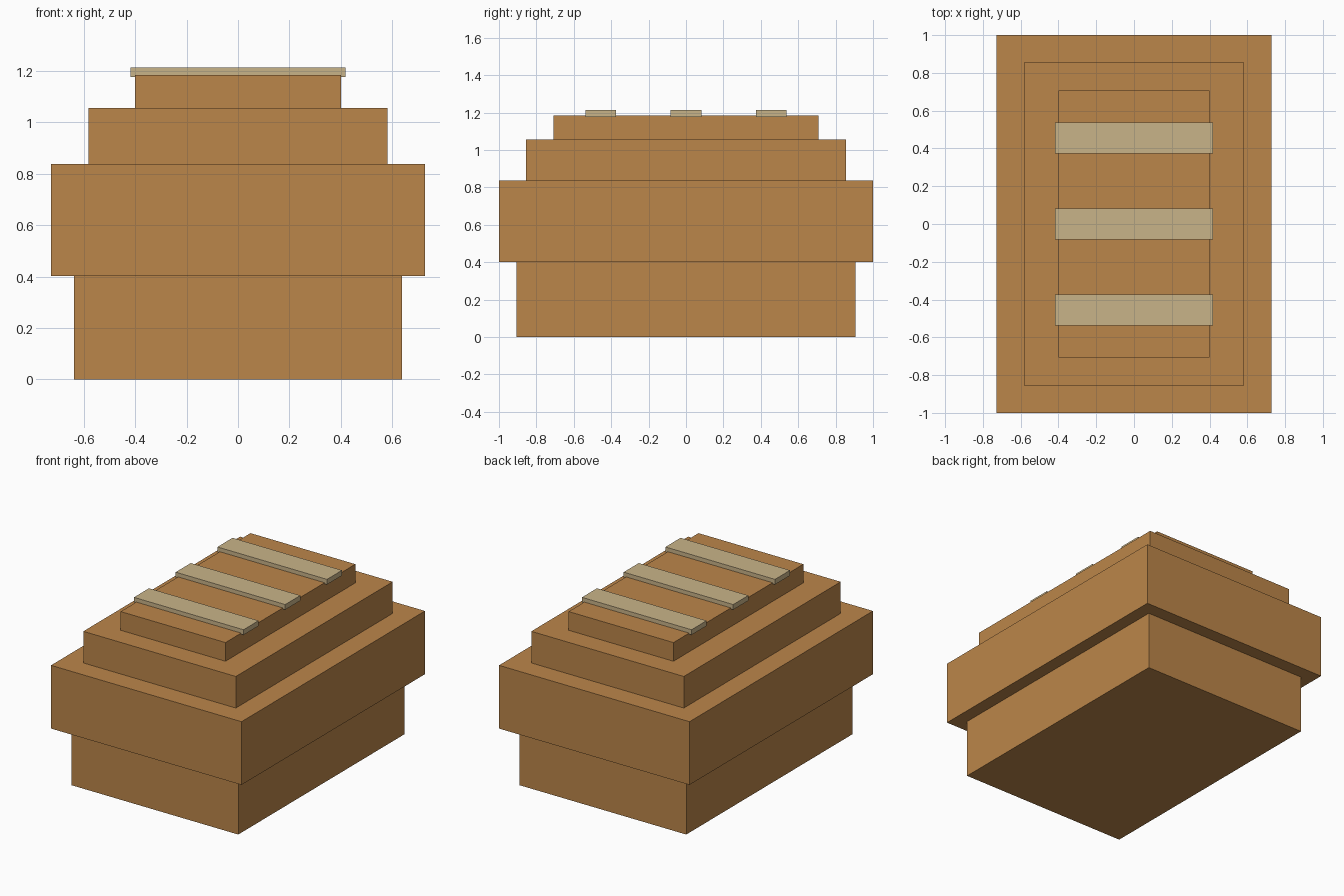
import bpy
import bmesh

if "Cube" in bpy.data.objects:
    bpy.data.objects.remove(bpy.data.objects["Cube"])


def material(name, rgb):
    m = bpy.data.materials.new(name)
    m.diffuse_color = (*rgb, 1.0)
    m.use_nodes = True
    m.node_tree.nodes["Principled BSDF"].inputs["Base Color"].default_value = m.diffuse_color
    return m


wood = material("warm_brown", (0.50, 0.238, 0.068))
pale = material("pale_tan", (0.584, 0.456, 0.25))


def box(name, half_x, half_y, z0, z1, mat, y=0.0):
    """Flat-shaded box, centred on x, spanning z0 to z1."""
    bm = bmesh.new()
    bmesh.ops.create_cube(bm, size=1.0)
    for v in bm.verts:
        v.co.x *= 2 * half_x
        v.co.y = v.co.y * 2 * half_y + y
        v.co.z = z0 if v.co.z < 0 else z1
    mesh = bpy.data.meshes.new(name)
    bm.to_mesh(mesh)
    bm.free()
    mesh.materials.append(mat)
    obj = bpy.data.objects.new(name, mesh)
    bpy.context.collection.objects.link(obj)
    return obj


# Stacked tiers, bottom to top
box("base", 0.637, 0.907, 0.0, 0.402, wood)
box("main_body", 0.727, 1.0, 0.402, 0.838, wood)
box("middle_step", 0.582, 0.855, 0.838, 1.056, wood)
box("top_step", 0.40, 0.708, 1.056, 1.185, wood)

# Three slats across the top, slightly sunk in and overhanging the sides
for i, y in enumerate((-0.455, 0.0, 0.455)):
    box(f"slat_{i + 1}", 0.418, 0.082, 1.177, 1.213, pale, y)
